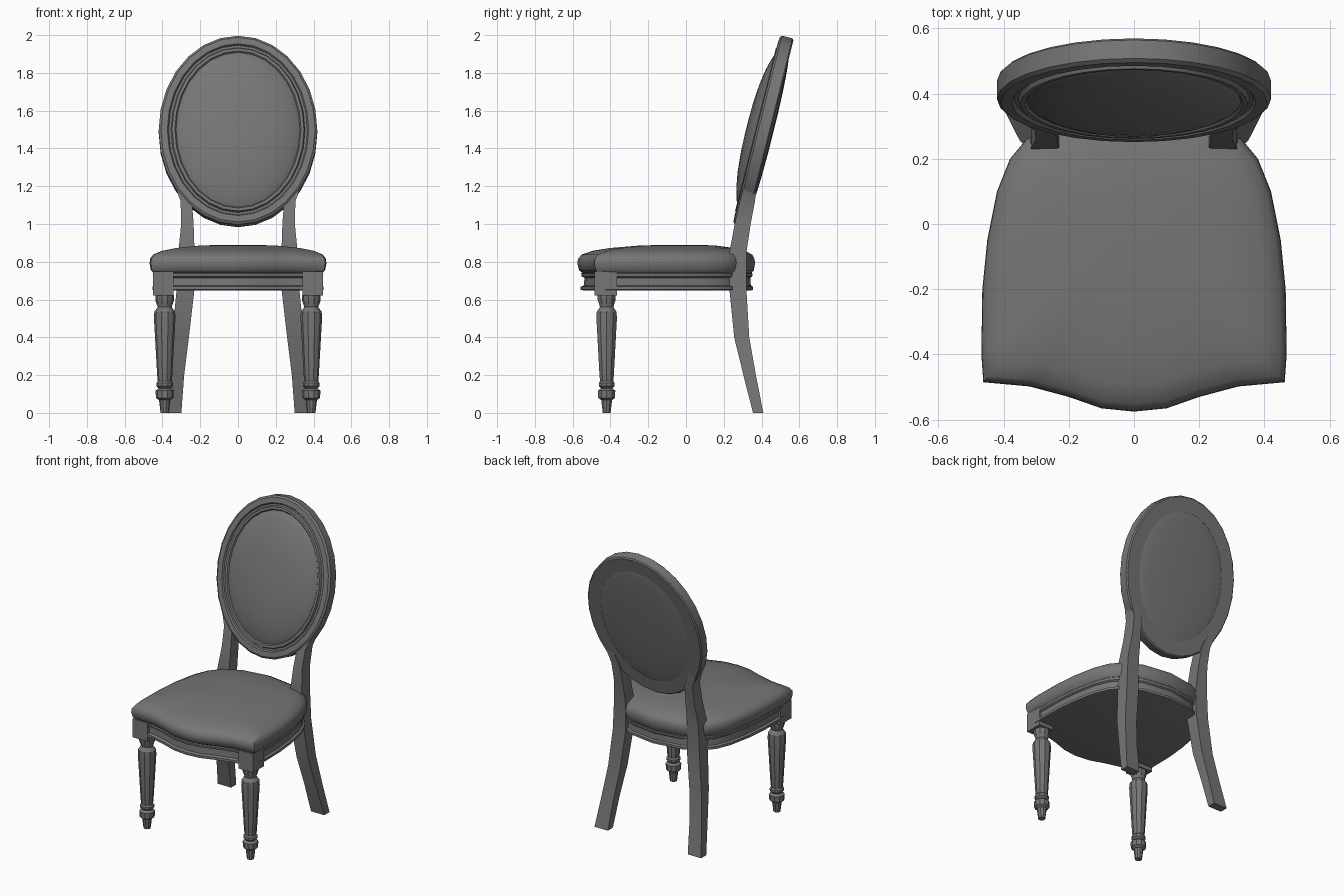
import bpy, bmesh, math
from mathutils import Vector, Matrix

cube = bpy.data.objects.get("Cube")
if cube:
    bpy.data.objects.remove(cube, do_unlink=True)

grey = bpy.data.materials.new("dark_grey")
GREY = (0.18, 0.18, 0.18, 1)
grey.diffuse_color = GREY
grey.use_nodes = True
grey.node_tree.nodes["Principled BSDF"].inputs["Base Color"].default_value = GREY


def finish(name, bm, angle=30):
    bmesh.ops.recalc_face_normals(bm, faces=bm.faces)
    mesh = bpy.data.meshes.new(name)
    bm.to_mesh(mesh)
    bm.free()
    mesh.materials.append(grey)
    obj = bpy.data.objects.new(name, mesh)
    bpy.context.collection.objects.link(obj)
    bpy.ops.object.select_all(action='DESELECT')
    obj.select_set(True)
    bpy.context.view_layer.objects.active = obj
    bpy.ops.object.shade_smooth_by_angle(angle=math.radians(angle))
    return obj


def loft(name, rings, closed=False, angle=30):
    """Skin equal-length rings; cap both ends, or join the last to the first."""
    bm = bmesh.new()
    rows = [[bm.verts.new(p) for p in ring] for ring in rings]
    pairs = list(zip(rows, rows[1:]))
    if closed:
        pairs.append((rows[-1], rows[0]))
    else:
        bm.faces.new(rows[0])
        bm.faces.new(rows[-1])
    n = len(rows[0])
    for a, b in pairs:
        for i in range(n):
            j = (i + 1) % n
            bm.faces.new((a[i], a[j], b[j], b[i]))
    return finish(name, bm, angle)


def ellipse(a, b, n):
    return [(a * math.cos(math.tau * i / n), b * math.sin(math.tau * i / n)) for i in range(n)]


# Seat outline: one half, mirrored
half = [(0.1, -0.565), (0.2, -0.53), (0.32, -0.498), (0.462, -0.485), (0.468, -0.4),
        (0.465, -0.2), (0.45, -0.05), (0.42, 0.1), (0.38, 0.2), (0.33, 0.26), (0.2, 0.335)]
outline = [(0, -0.575)] + half + [(0, 0.365)] + [(-x, y) for x, y in reversed(half)]


def seat_ring(scale, z):
    return [(x * scale, y * scale, z) for x, y in outline]


# Upholstered cushion with a crowned top
cushion = [(0.95, 0.74), (0.985, 0.755), (1, 0.79), (0.995, 0.815), (0.96, 0.838),
           (0.86, 0.858), (0.7, 0.873), (0.45, 0.885), (0.2, 0.89)]
loft("seat_cushion", [seat_ring(s, z) for s, z in cushion], angle=40)

# Moulded apron under the cushion
apron = [(0.94, 0.648), (0.97, 0.652), (0.97, 0.668), (0.94, 0.675), (0.935, 0.715),
         (0.96, 0.722), (0.965, 0.737), (0.94, 0.748)]
loft("seat_apron", [seat_ring(s, z) for s, z in apron])

# Tilted oval back
TILT = Matrix.Translation((0, 0.41, 1.49)) @ Matrix.Rotation(-math.atan(0.25), 4, 'X')
SEGMENTS = 28


def back_ring(a, b, depth):
    return [TILT @ Vector((x, depth, z)) for x, z in ellipse(a, b, SEGMENTS)]


moulding = [(0.1, 0.036), (0.008, 0.037), (0, 0.03), (0, -0.028), (0.012, -0.038),
            (0.046, -0.04), (0.053, -0.029), (0.065, -0.029), (0.071, -0.043),
            (0.086, -0.043), (0.1, -0.025)]
loft("back_frame", [back_ring(0.42 - i, 0.515 - i, d) for i, d in moulding], closed=True)


def pad(name, a, b, base, bulge):
    steps = [1, 0.96, 0.88, 0.74, 0.55, 0.3, 0.1]
    rings = [back_ring(a * s, b * s, base + bulge * (1 - s ** 2.6) ** 0.8) for s in steps]
    loft(name, [back_ring(a, b, 0)] + rings, angle=40)


pad("back_cushion_front", 0.335, 0.43, -0.03, -0.062)
pad("back_panel_rear", 0.325, 0.42, 0.034, 0.018)

# Rear posts: height, centre x, centre y, width, depth
post = [(0, 0.35, 0.382, 0.1, 0.055), (0.2, 0.33, 0.337, 0.09, 0.066),
        (0.4, 0.305, 0.295, 0.09, 0.08), (0.65, 0.278, 0.275, 0.094, 0.09),
        (0.85, 0.273, 0.275, 0.086, 0.09), (1, 0.268, 0.3, 0.066, 0.085),
        (1.12, 0.274, 0.325, 0.06, 0.08), (1.22, 0.315, 0.345, 0.05, 0.065)]
# Turned front legs: radius, height
turning = [(0.022, 0), (0.03, 0.068), (0.047, 0.08), (0.048, 0.118), (0.032, 0.13),
           (0.044, 0.142), (0.044, 0.158), (0.037, 0.168), (0.04, 0.2), (0.057, 0.5),
           (0.055, 0.535), (0.037, 0.56), (0.05, 0.598), (0.05, 0.625)]
CORNERS = [(-0.5, -0.5), (0.5, -0.5), (0.5, 0.5), (-0.5, 0.5)]

for side, sx in (("left", 1), ("right", -1)):
    loft(f"rear_leg_and_post_{side}",
         [[(sx * (x + w * u), y + d * v, z) for u, v in CORNERS] for z, x, y, w, d in post])
    loft(f"front_leg_{side}",
         [[(sx * 0.388 + x, y - 0.42, z) for x, y in ellipse(r, r, 10)] for r, z in turning])
    # Corner block joining leg and apron
    loft(f"corner_block_{side}",
         [[(sx * (0.396 + 0.11 * u), -0.425 + 0.118 * v, z) for u, v in CORNERS]
          for z in (0.622, 0.748)])
